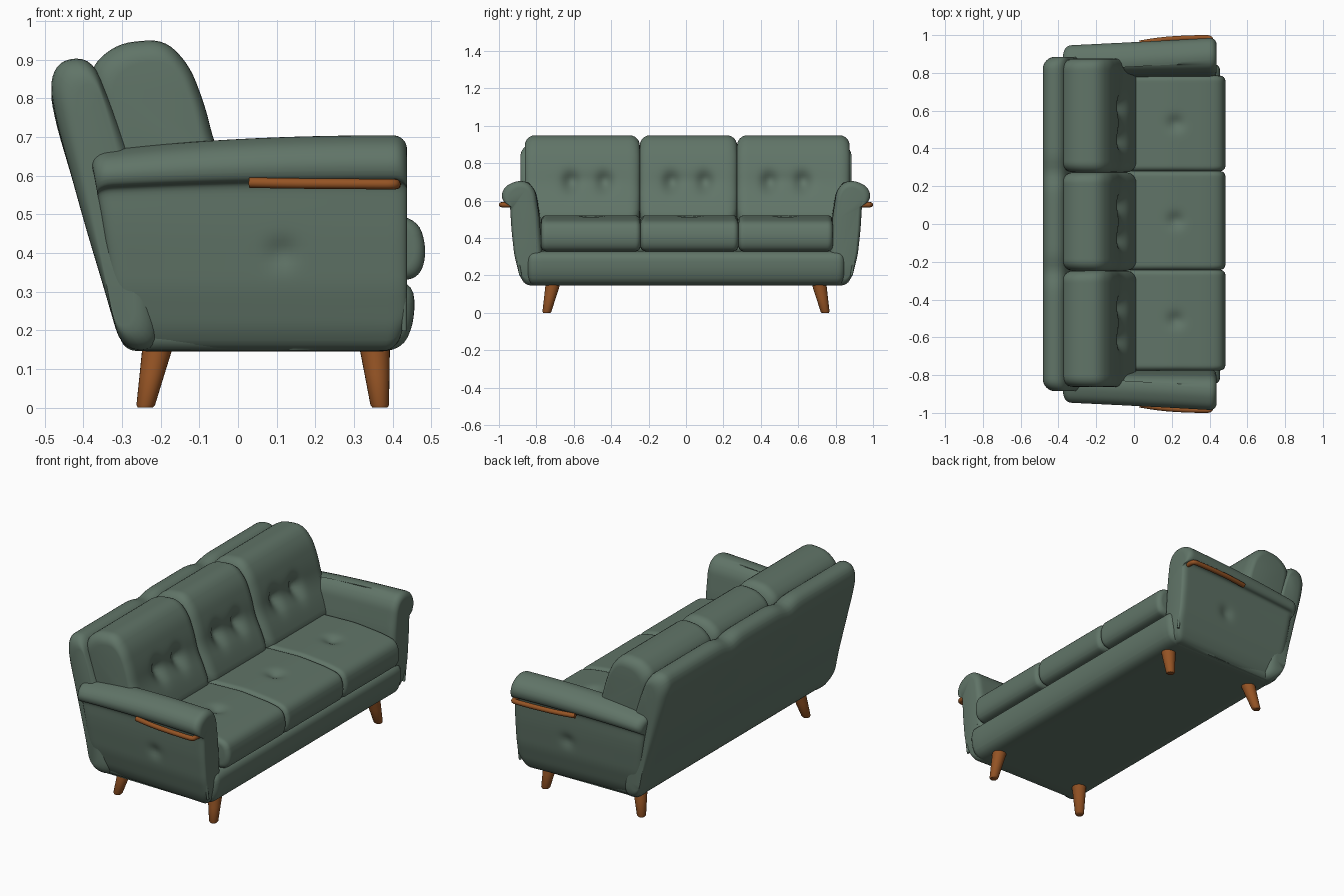
import bpy, bmesh, math
from mathutils import Vector

if "Cube" in bpy.data.objects:
    bpy.data.objects.remove(bpy.data.objects["Cube"])


def material(name, rgb):
    m = bpy.data.materials.new(name)
    m.diffuse_color = (*rgb, 1)
    m.use_nodes = True
    m.node_tree.nodes["Principled BSDF"].inputs["Base Color"].default_value = m.diffuse_color
    return m


GREEN = material("sage green fabric", (0.118, 0.176, 0.137))
WOOD = material("warm brown wood", (0.30, 0.088, 0.018))


def smooth_ring(pts, r, h=0.018):
    """Round the corners of a closed profile and split its long edges."""
    pts = [Vector(p) for p in pts]
    out = []
    for i, p in enumerate(pts):
        a, b = pts[i - 1] - p, pts[(i + 1) % len(pts)] - p
        s = p + a.normalized() * min(r, a.length * 0.48)
        e = p + b.normalized() * min(r, b.length * 0.48)
        for k in range(6):
            t = k / 5
            out.append(s * (1 - t) ** 2 + p * 2 * t * (1 - t) + e * t * t)
    ring = []
    for i, p in enumerate(out):
        q = out[(i + 1) % len(out)]
        n = max(1, math.ceil((q - p).length / h))
        ring += [p.lerp(q, k / n) for k in range(n)]
    return ring


def finish(obj, mat, angle=50):
    obj.data.materials.append(mat)
    bpy.ops.object.select_all(action='DESELECT')
    obj.select_set(True)
    bpy.context.view_layer.objects.active = obj
    if obj.type == 'CURVE':
        bpy.ops.object.convert(target='MESH')
    bpy.ops.object.shade_smooth_by_angle(angle=math.radians(angle))


def loft(name, profile, lo, hi, r, axis='y', fn=None, corner=0.05, steps=36):
    """Padded slab: a profile swept along an axis with rounded ends."""
    ring = smooth_ring(profile, corner)
    us, vs = [p.x for p in ring], [p.y for p in ring]
    cu, cv = (min(us) + max(us)) / 2, (min(vs) + max(vs)) / 2
    hu, hv = max(us) - cu, max(vs) - cv
    arc = [math.pi / 2 * k / 6 for k in range(7)]
    stations = [(lo + r * (1 - math.sin(a)), r * (1 - math.cos(a))) for a in reversed(arc)]
    stations += [(lo + r + (hi - lo - 2 * r) * k / steps, 0) for k in range(1, steps)]
    stations += [(hi - r * (1 - math.sin(a)), r * (1 - math.cos(a))) for a in arc]
    # order the low end from its cap inwards
    stations.sort(key=lambda s: s[0])
    bm = bmesh.new()
    rings = []
    for a, d in stations:
        row = []
        for p in ring:
            u = cu + (p.x - cu) * (1 - d / hu)
            v = cv + (p.y - cv) * (1 - d / hv)
            co = Vector((u, a, v)) if axis == 'y' else Vector((a, u, v))
            row.append(bm.verts.new(fn(co) if fn else co))
        rings.append(row)
    n = len(ring)
    for A, B in zip(rings, rings[1:]):
        for i in range(n):
            j = (i + 1) % n
            bm.faces.new((A[i], A[j], B[j], B[i]))
    bm.faces.new(rings[0])
    bm.faces.new(rings[-1])
    bmesh.ops.recalc_face_normals(bm, faces=bm.faces)
    me = bpy.data.meshes.new(name)
    bm.to_mesh(me)
    bm.free()
    obj = bpy.data.objects.new(name, me)
    bpy.context.collection.objects.link(obj)
    finish(obj, GREEN)


def tube(name, pts, radius, mat):
    cu = bpy.data.curves.new(name, 'CURVE')
    cu.dimensions = '3D'
    cu.bevel_depth, cu.bevel_resolution, cu.use_fill_caps = radius, 4, True
    sp = cu.splines.new('NURBS')
    sp.points.add(len(pts) - 1)
    for q, p in zip(sp.points, pts):
        q.co = (*p, 1)
    sp.use_endpoint_u, sp.order_u = True, 3
    obj = bpy.data.objects.new(name, cu)
    bpy.context.collection.objects.link(obj)
    finish(obj, mat)


def bump(a, b, w):
    return math.exp(-(a * a + b * b) / (w * w))


# base under the seat
loft("base", [(0.455, 0.33), (0.457, 0.22), (0.42, 0.145), (-0.29, 0.145), (-0.32, 0.34)],
     -0.85, 0.85, 0.04, corner=0.06)


# leaning back frame, its top dipping slightly between the cushions
def frame_shape(v):
    if v.z > 0.6:
        v.z -= 0.02 * (v.z - 0.6) / 0.3 * (bump(v.y - 0.27, 0, 0.06) + bump(v.y + 0.25, 0, 0.06))
    return v


loft("back_frame", [(-0.20, 0.148), (-0.30, 0.148), (-0.35, 0.32), (-0.395, 0.47), (-0.47, 0.74),
                    (-0.488, 0.84), (-0.46, 0.90), (-0.38, 0.905), (-0.33, 0.80), (-0.22, 0.50)],
     -0.885, 0.885, 0.065, fn=frame_shape, corner=0.06, steps=60)

# seat cushions, each with a shallow centre tuft
for name, lo, hi in (("left", -0.775, -0.243), ("middle", -0.243, 0.28), ("right", 0.28, 0.785)):
    def seat_shape(v, c=(lo + hi) / 2):
        if v.z > 0.45:
            v.z -= 0.022 * bump(v.x - 0.22, v.y - c, 0.04)
        return v
    loft("seat_cushion_" + name, [(-0.15, 0.335), (0.45, 0.328), (0.48, 0.36), (0.486, 0.42),
                                  (0.465, 0.485), (0.38, 0.505), (0.2, 0.522), (-0.15, 0.51)],
         lo, hi, 0.028, fn=seat_shape, corner=0.045)

# back cushions, each with two button dents
for name, lo, hi in (("left", -0.862, -0.247), ("middle", -0.247, 0.273), ("right", 0.273, 0.875)):
    inner = (max(lo, -0.80) + min(hi, 0.80)) / 2

    def back_shape(v, c=inner):
        front = min(1, max(0, (v.x + 0.22) / 0.08))
        for s in (-0.09, 0.09):
            v.x -= front * 0.038 * bump(v.y - c - s, (v.z - 0.70) * 0.8, 0.042)
        v.x -= front * 0.012 * bump((v.y - c) * 0.35, v.z - 0.70, 0.05)
        return v
    loft("back_cushion_" + name, [(-0.19, 0.953), (-0.125, 0.885), (-0.085, 0.78), (-0.06, 0.68),
                                  (-0.01, 0.58), (0.02, 0.50), (-0.02, 0.44), (-0.28, 0.44),
                                  (-0.34, 0.65), (-0.385, 0.88), (-0.31, 0.943)],
         lo, hi, 0.055, fn=back_shape, corner=0.045, steps=40)

ARM = [(0.76, 0.147), (0.86, 0.147), (0.892, 0.20), (0.92, 0.31), (0.935, 0.45), (0.943, 0.585),
       (0.978, 0.59), (0.99, 0.635), (0.965, 0.68), (0.90, 0.708), (0.84, 0.697), (0.805, 0.65),
       (0.785, 0.52), (0.77, 0.33)]

for side, s in (("right", 1), ("left", -1)):
    # rolled arm, narrower and lower to the rear, rear edge leaning with the back
    def arm_shape(v, s=s):
        t = min(1, max(0, (0.43 - v.x) / 0.75))
        up = max(0, v.z - 0.5) / 0.2
        y = v.y - 0.035 * t - 0.012 * up * t
        if v.y > 0.88:
            y -= 0.014 * bump(v.x - 0.12, v.z - 0.40, 0.035)
        z = v.z - 0.045 * t ** 2.5 * up
        x = v.x - 0.16 * max(0, v.z - 0.15) * t ** 2
        if v.z < 0.24:
            x -= 0.3 * (0.24 - v.z) * (1 - t) ** 6
        return Vector((x, s * y if v.y > 0.85 else s * (v.y - 0.01 * t), z))
    loft("arm_" + side, ARM, -0.30, 0.437, 0.036, axis='x', fn=arm_shape, corner=0.03, steps=44)

    # fabric piping down the arm front
    tube("arm_piping_" + side, [(0.43, s * y, z) for y, z in
                                ((0.885, 0.20), (0.905, 0.32), (0.915, 0.55), (0.945, 0.62), (0.90, 0.675),
                                 (0.84, 0.65), (0.815, 0.52), (0.80, 0.34))], 0.007, GREEN)

    # wooden rail under the roll, wrapping round the front corner
    tube("arm_rail_" + side, [(0.03, s * 0.958, 0.582), (0.12, s * 0.974, 0.58), (0.25, s * 0.984, 0.579),
                              (0.37, s * 0.987, 0.578), (0.402, s * 0.986, 0.578), (0.408, s * 0.97, 0.578),
                              (0.408, s * 0.92, 0.578)], 0.0135, WOOD)

    # tapered splayed legs
    for pos, xt, xb in (("front", 0.352, 0.367), ("back", -0.205, -0.24)):
        bm = bmesh.new()
        prev = None
        for f, r in ((0, 0.019), (0.04, 0.024), (0.5, 0.032), (1, 0.041)):
            ring = [bm.verts.new((xb + (xt - xb) * f + r * math.cos(a),
                                  s * (0.745 - 0.037 * f) + r * math.sin(a), 0.17 * f))
                    for a in (math.tau * k / 24 for k in range(24))]
            if prev:
                for i in range(24):
                    j = (i + 1) % 24
                    bm.faces.new((prev[i], prev[j], ring[j], ring[i]))
            else:
                bm.faces.new(ring)
            prev = ring
        bm.faces.new(prev)
        bmesh.ops.recalc_face_normals(bm, faces=bm.faces)
        me = bpy.data.meshes.new(pos + "_leg_" + side)
        bm.to_mesh(me)
        bm.free()
        leg = bpy.data.objects.new(me.name, me)
        bpy.context.collection.objects.link(leg)
        finish(leg, WOOD)
